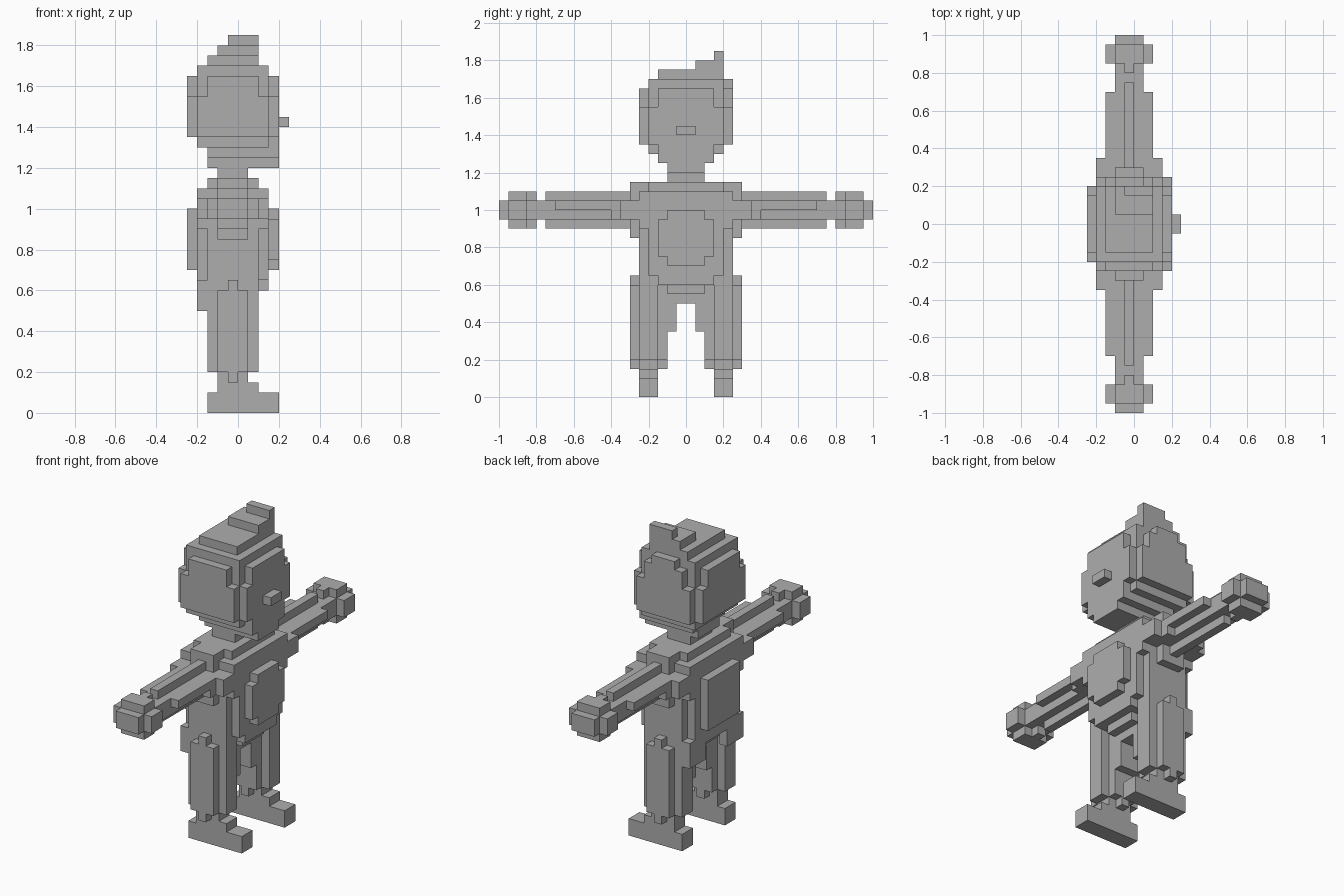
import bpy
import bmesh

UNIT = 0.05  # edge length of one block

default_cube = bpy.data.objects.get("Cube")
if default_cube:
    bpy.data.objects.remove(default_cube, do_unlink=True)

grey = bpy.data.materials.new("plain_grey")
grey.use_nodes = True
grey.diffuse_color = (0.42, 0.42, 0.42, 1)
grey.node_tree.nodes["Principled BSDF"].inputs["Base Color"].default_value = grey.diffuse_color

# Corner signs of a block face, as offsets along the two axes lying in it
CORNERS = ((0, 0), (1, 0), (1, 1), (0, 1))


def box_cells(x, y, z):
    """All block cells in a box given by (start, end) ranges in units."""
    return {(i, j, k) for i in range(*x) for j in range(*y) for k in range(*z)}


def build(name, boxes, side=1):
    """Fuse boxes into one blocky shell; side -1 mirrors it across y."""
    cells = set()
    for box in boxes:
        cells |= box_cells(*box)
    if side < 0:
        cells = {(i, -j - 1, k) for i, j, k in cells}
    bm = bmesh.new()
    corners = {}

    def vert(point):
        if point not in corners:
            corners[point] = bm.verts.new([c * UNIT for c in point])
        return corners[point]

    for cell in sorted(cells):
        for axis in range(3):
            for step in (0, 1):
                neighbour = list(cell)
                neighbour[axis] += 1 if step else -1
                if tuple(neighbour) in cells:
                    continue
                ring = []
                for a, b in CORNERS:
                    point = list(cell)
                    point[axis] += step
                    point[(axis + 1) % 3] += a
                    point[(axis + 2) % 3] += b
                    ring.append(vert(tuple(point)))
                bm.faces.new(ring if step else ring[::-1])
    mesh = bpy.data.meshes.new(name)
    bm.to_mesh(mesh)
    bm.free()
    mesh.materials.append(grey)
    obj = bpy.data.objects.new(name, mesh)
    bpy.context.collection.objects.link(obj)
    return obj


def span(half):
    """Range centred on y = 0."""
    return (-half, half)


# Shared front-to-back ranges, from narrow to wide
RIDGE, THIN, MID, WIDE, FULL = (-1, 0), (-2, 1), (-3, 2), (-4, 3), (-5, 4)

# Head: rounded block skull with a jaw
build("head", [
    (WIDE, span(4), (26, 34)),
    (WIDE, span(5), (27, 31)),
    (MID, span(5), (27, 33)),
    (FULL, span(4), (27, 31)),
    (FULL, span(3), (27, 33)),
    ((-4, 4), span(3), (26, 27)),
    ((-3, 4), span(3), (25, 26)),
    ((-3, 4), span(2), (24, 25)),
])
build("nose", [((4, 5), span(1), (28, 29))])

# Hair: low cap rising to an off-centre tuft
build("hair", [
    (MID, (-3, 4), (34, 35)),
    (THIN, (4, 5), (33, 34)),
    ((-2, 2), (1, 4), (35, 36)),
    ((-1, 2), (3, 4), (36, 37)),
])

build("neck", [(THIN, span(2), (23, 24))])

# Torso: shoulders, chest, waist, with raised belly and back
build("torso", [
    (THIN, span(6), (17, 23)),
    (MID, span(4), (22, 23)),
    (WIDE, span(5), (18, 22)),
    (WIDE, span(4), (13, 18)),
    (MID, span(5), (13, 18)),
    (WIDE, span(7), (19, 21)),
    (FULL, span(3), (15, 19)),
    (FULL, span(2), (14, 20)),
    ((-5, -4), span(3), (14, 20)),
])

# Hips: tapering down between the legs
build("hips", [
    (WIDE, span(3), (12, 13)),
    (MID, span(4), (12, 13)),
    (MID, span(2), (11, 12)),
    (THIN, span(1), (10, 11)),
])

for label, side in (("left", 1), ("right", -1)):
    # Arm: ridged sleeve and thin wrist
    build(label + "_arm", [
        (THIN, (5, 16), (19, 21)),
        (RIDGE, (5, 15), (18, 22)),
        (MID, (6, 8), (19, 21)),
        (MID, (8, 14), (20, 21)),
    ], side)
    # Hand: rounded fist
    build(label + "_hand", [
        (RIDGE, (16, 19), (18, 22)),
        (THIN, (17, 19), (18, 22)),
        (MID, (17, 19), (19, 21)),
        (THIN, (16, 20), (19, 21)),
    ], side)
    # Leg: rounded column with inner thigh and seat
    build(label + "_leg", [
        (MID, (3, 5), (4, 13)),
        (THIN, (2, 6), (4, 12)),
        (RIDGE, (2, 6), (3, 13)),
        (THIN, (1, 2), (7, 11)),
        ((-4, -3), (2, 5), (10, 13)),
    ], side)
    # Foot: long sole with a stepped ankle
    build(label + "_foot", [
        ((-3, 4), (3, 5), (0, 2)),
        ((-2, 2), (3, 5), (2, 3)),
        (THIN, (3, 5), (3, 4)),
    ], side)
